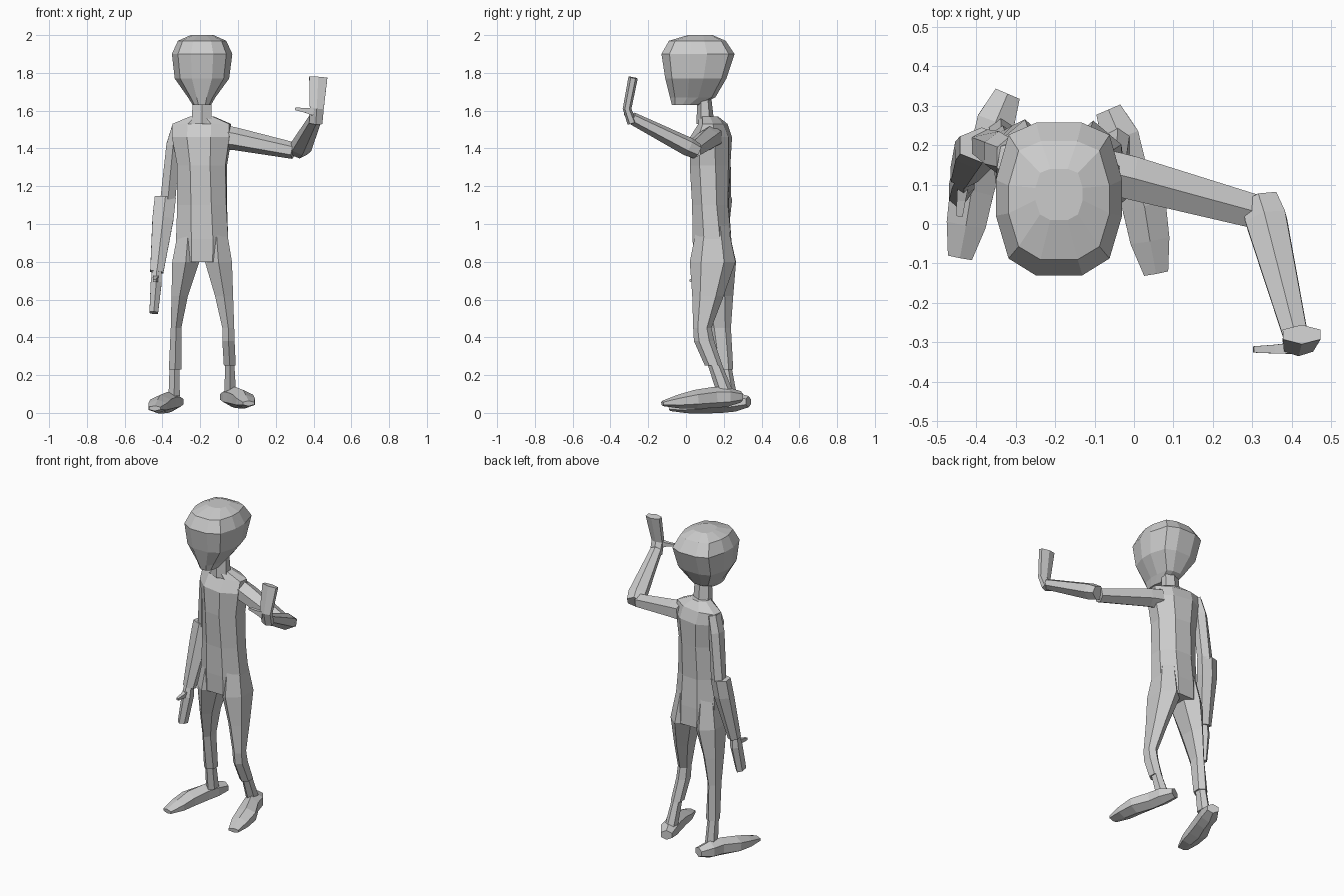
import bpy
from math import sin, cos, radians, tau
from mathutils import Vector, Matrix


def polygon(n):
    # regular polygon with flat sides, scaled to fill a -1..1 box
    pts = [(cos(tau * (i + .5) / n), sin(tau * (i + .5) / n)) for i in range(n)]
    mx, my = (max(abs(p[k]) for p in pts) for k in (0, 1))
    return [(x / mx, y / my) for x, y in pts]


def skin(name, rings):
    # join equal rings of points into a closed, flat shaded body
    n = len(rings[0])
    faces = [tuple(range(n))[::-1], tuple(range((len(rings) - 1) * n, len(rings) * n))]
    for r in range(len(rings) - 1):
        for i in range(n):
            j = (i + 1) % n
            faces.append((r * n + i, r * n + j, (r + 1) * n + j, (r + 1) * n + i))
    me = bpy.data.meshes.new(name)
    me.from_pydata([v for ring in rings for v in ring], [], faces)
    ob = bpy.data.objects.new(name, me)
    bpy.context.collection.objects.link(ob)
    return ob


def stack(name, shape, levels, yaw=()):
    # levels: z, x0, x1, y0, y1 of each horizontal ring
    rings = []
    for k, (z, x0, x1, y0, y1) in enumerate(levels):
        c = Vector(((x0 + x1) / 2, (y0 + y1) / 2, z))
        rot = Matrix.Rotation(radians(yaw[k]) if yaw else 0, 3, 'Z')
        rings.append([c + rot @ Vector((x * (x1 - x0) / 2, y * (y1 - y0) / 2, 0))
                      for x, y in shape])
    return skin(name, rings)


def limb(name, sections, up, n=6):
    # sections: centre, half width, half height across the path
    pts = [Vector(s[0]) for s in sections]
    up = Vector(up)
    rings = []
    for k, (_, a, b) in enumerate(sections):
        t = pts[min(k + 1, len(pts) - 1)] - pts[max(k - 1, 0)]
        u = t.cross(up).normalized()
        v = u.cross(t).normalized()
        rings.append([pts[k] + u * x * a + v * y * b for x, y in polygon(n)])
    return skin(name, rings)


UP, FRONT = (0, 0, 1), (0, -1, 0)

# head: rounded box outline, twelve sides
half = [(.37, -1), (.8, -.78), (1, -.22), (1, .25), (.8, .84), (.36, 1)]
outline = half + [(-x, y) for x, y in reversed(half)]
stack("head", outline, [
    (1.63, -.24, -.143, -.075, .07),
    (1.67, -.265, -.12, -.085, .155),
    (1.77, -.335, -.047, -.11, .214),
    (1.90, -.35, -.03, -.13, .257),
    (1.97, -.318, -.062, -.09, .21),
    (2.0, -.25, -.13, .01, .14)])
stack("neck", polygon(6), [
    (1.53, -.245, -.138, .055, .15),
    (1.66, -.24, -.142, .06, .135)])

# torso, turned slightly at the shoulders
stack("torso", polygon(8), [
    (.80, -.325, -.055, .04, .245),
    (.92, -.328, -.052, .035, .24),
    (1.1, -.32, -.06, .035, .225),
    (1.31, -.318, -.062, .025, .23),
    (1.46, -.345, -.038, .03, .235),
    (1.53, -.345, -.04, .075, .21),
    (1.57, -.25, -.132, .07, .165)],
    yaw=(0, 0, -3, -6, -9, -10, -10))

# legs and ankles
stack("left_leg", polygon(6), [
    (1.0, -.31, -.21, .06, .22),
    (.80, -.348, -.205, .025, .265),
    (.62, -.352, -.265, .07, .25),
    (.45, -.356, -.30, .12, .238),
    (.23, -.366, -.30, .155, .25)])
stack("right_leg", polygon(6), [
    (1.0, -.17, -.065, .06, .22),
    (.80, -.175, -.032, .02, .262),
    (.62, -.122, -.026, .033, .20),
    (.45, -.083, -.02, .038, .135),
    (.38, -.083, -.018, .042, .15),
    (.25, -.075, -.012, .10, .193)])
stack("left_ankle", polygon(6), [
    (.25, -.362, -.31, .165, .24),
    (.09, -.368, -.308, .18, .27)])
stack("right_ankle", polygon(6), [
    (.27, -.068, -.02, .11, .185),
    (.10, -.072, -.01, .165, .255)])

# feet, turned outwards; the left one is the mirrored right one, lower and further back
foot = [(-.065, .29, .085, .033, .03), (-.035, .22, .085, .048, .052),
        (-.015, .15, .082, .045, .056), (.025, .05, .072, .056, .05),
        (.04, -.04, .06, .05, .036), (.056, -.125, .05, .031, .014)]
limb("right_foot", [((x, y, z), a, b) for x, y, z, a, b in foot], UP)
limb("left_foot", [((-.385 - x, y + .04, z - .026), a, b) for x, y, z, a, b in foot], UP)

# raised right arm
limb("right_upper_arm", [((-.08, .135, 1.46), .055, .065), ((-.01, .118, 1.45), .055, .06),
                         ((.295, .035, 1.388), .043, .044)], UP)
limb("right_forearm", [((.32, .06, 1.385), .045, .042), ((.335, .01, 1.41), .052, .05),
                       ((.41, -.285, 1.56), .031, .033)], UP)
limb("right_hand", [((.412, -.285, 1.535), .035, .026), ((.417, -.312, 1.61), .037, .023),
                    ((.425, -.28, 1.775), .048, .025)], FRONT)
limb("right_thumb", [((.40, -.315, 1.595), .014, .022), ((.355, -.317, 1.602), .011, .012),
                     ((.303, -.318, 1.61), .008, .007)], UP, 4)

# hanging left arm
limb("left_upper_arm", [((-.318, .17, 1.52), .03, .05), ((-.343, .18, 1.42), .036, .055),
                        ((-.372, .20, 1.12), .04, .04)], FRONT)
limb("left_forearm", [((-.385, .20, 1.14), .056, .045), ((-.397, .185, 1.03), .056, .048),
                      ((-.43, .125, .745), .035, .036)], FRONT)
limb("left_hand", [((-.43, .12, .76), .024, .026), ((-.433, .11, .69), .029, .042),
                   ((-.446, .08, .53), .023, .04)], FRONT)
limb("left_thumb", [((-.433, .10, .71), .014, .02), ((-.438, .06, .705), .011, .011),
                    ((-.442, .02, .70), .008, .007)], UP, 4)
